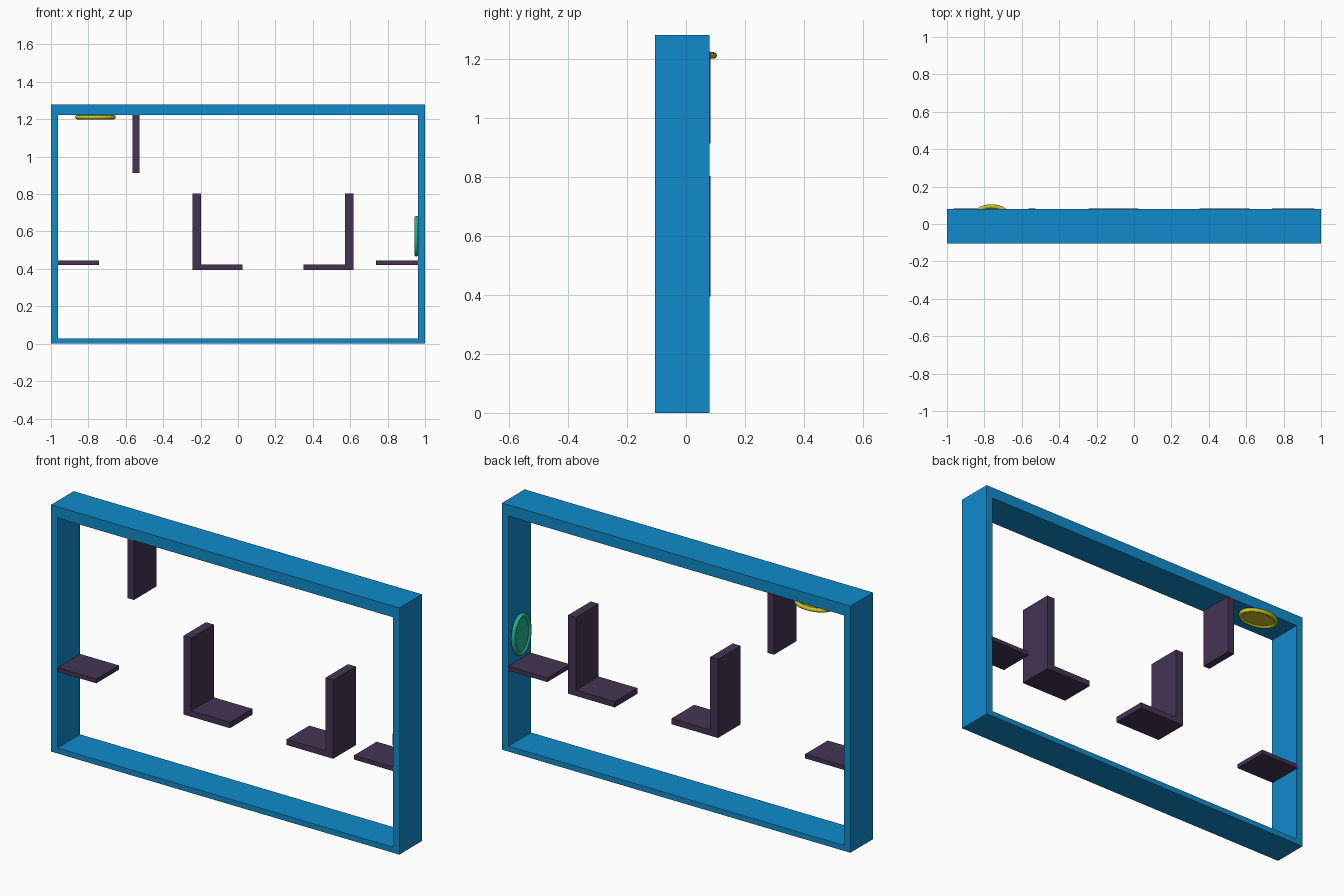
import bpy, bmesh
from math import cos, sin, tau, pi
from mathutils import Matrix

if "Cube" in bpy.data.objects:
    bpy.data.objects.remove(bpy.data.objects["Cube"])


def material(name, rgb):
    m = bpy.data.materials.new(name)
    m.diffuse_color = (*rgb, 1)
    m.use_nodes = True
    m.node_tree.nodes["Principled BSDF"].inputs["Base Color"].default_value = m.diffuse_color
    return m


BLUE = material("blue", (0.005, 0.26, 0.6))
PLUM = material("plum", (0.06, 0.034, 0.09))
YELLOW = material("yellow", (0.62, 0.55, 0.02))
GREEN = material("green", (0.02, 0.45, 0.27))


def finish(bm, name, mat):
    bmesh.ops.recalc_face_normals(bm, faces=bm.faces)
    me = bpy.data.meshes.new(name)
    bm.to_mesh(me)
    bm.free()
    me.materials.append(mat)
    ob = bpy.data.objects.new(name, me)
    bpy.context.collection.objects.link(ob)
    return ob


def rect(x0, x1, z0, z1):
    return [(x0, z0), (x1, z0), (x1, z1), (x0, z1)]


def extrude(name, profile, y0, y1, mat):
    """Extrude an x/z outline along y."""
    bm = bmesh.new()
    face = bm.faces.new([bm.verts.new((x, y0, z)) for x, z in profile])
    ext = bmesh.ops.extrude_face_region(bm, geom=[face], use_keep_orig=True)
    moved = [g for g in ext["geom"] if isinstance(g, bmesh.types.BMVert)]
    bmesh.ops.translate(bm, vec=(0, y1 - y0, 0), verts=moved)
    return finish(bm, name, mat)


# Open rectangular frame: outer and inner loops joined on all four sides
bm = bmesh.new()
loops = [[bm.verts.new((x, y, z)) for x, z in r]
         for y in (-0.105, 0.08)
         for r in (rect(-1, 1, 0, 1.28), rect(-0.963, 0.963, 0.028, 1.222))]
for a, b in ((0, 1), (2, 3), (0, 2), (1, 3)):
    for i in range(4):
        j = (i + 1) % 4
        bm.faces.new((loops[a][i], loops[a][j], loops[b][j], loops[b][i]))
finish(bm, "frame", BLUE)

# Inner walls and ledges
Y0, Y1 = -0.102, 0.083
extrude("left_ledge", rect(-0.965, -0.742, 0.422, 0.444), Y0, Y1, PLUM)
extrude("right_ledge", rect(0.738, 0.965, 0.422, 0.444), Y0, Y1, PLUM)
extrude("hanging_wall", rect(-0.563, -0.526, 0.912, 1.224), Y0, Y1, PLUM)

# Two mirrored L-shaped walls
for name, x, s in (("left_corner_wall", -0.242, 1), ("right_corner_wall", 0.618, -1)):
    pts = [(0, 0.394), (0.267, 0.394), (0.267, 0.424),
           (0.045, 0.424), (0.045, 0.802), (0, 0.802)]
    extrude(name, [(x + s * px, pz) for px, pz in pts], Y0, Y1, PLUM)


def oval_ring(name, loc, rot, mat, a=0.098, b=0.065, t=0.011, n=32, m=8):
    """Oval rim with a thin membrane; long axis is local x, lying flat."""
    bm = bmesh.new()
    rows = []
    for i in range(n):
        u = tau * i / n
        rows.append([bm.verts.new(((a + t * cos(v)) * cos(u),
                                   (b + t * cos(v)) * sin(u), t * sin(v)))
                     for v in (tau * k / m for k in range(m))])
    for i in range(n):
        p, q = rows[i], rows[(i + 1) % n]
        for k in range(m):
            l = (k + 1) % m
            bm.faces.new((p[k], q[k], q[l], p[l]))
    # membrane closing the opening
    for z in (-0.003, 0.003):
        bm.faces.new([bm.verts.new((a * cos(tau * i / n), b * sin(tau * i / n), z))
                      for i in range(n)])
    ob = finish(bm, name, mat)
    ob.matrix_world = Matrix.Translation(loc) @ rot
    for p in ob.data.polygons:
        p.use_smooth = len(p.vertices) == 4


# Ceiling and wall rings
oval_ring("ceiling_ring", (-0.762, 0.029, 1.211), Matrix.Identity(4), YELLOW)
oval_ring("wall_ring", (0.954, -0.013, 0.575), Matrix.Rotation(pi / 2, 4, 'Y'), GREEN)
